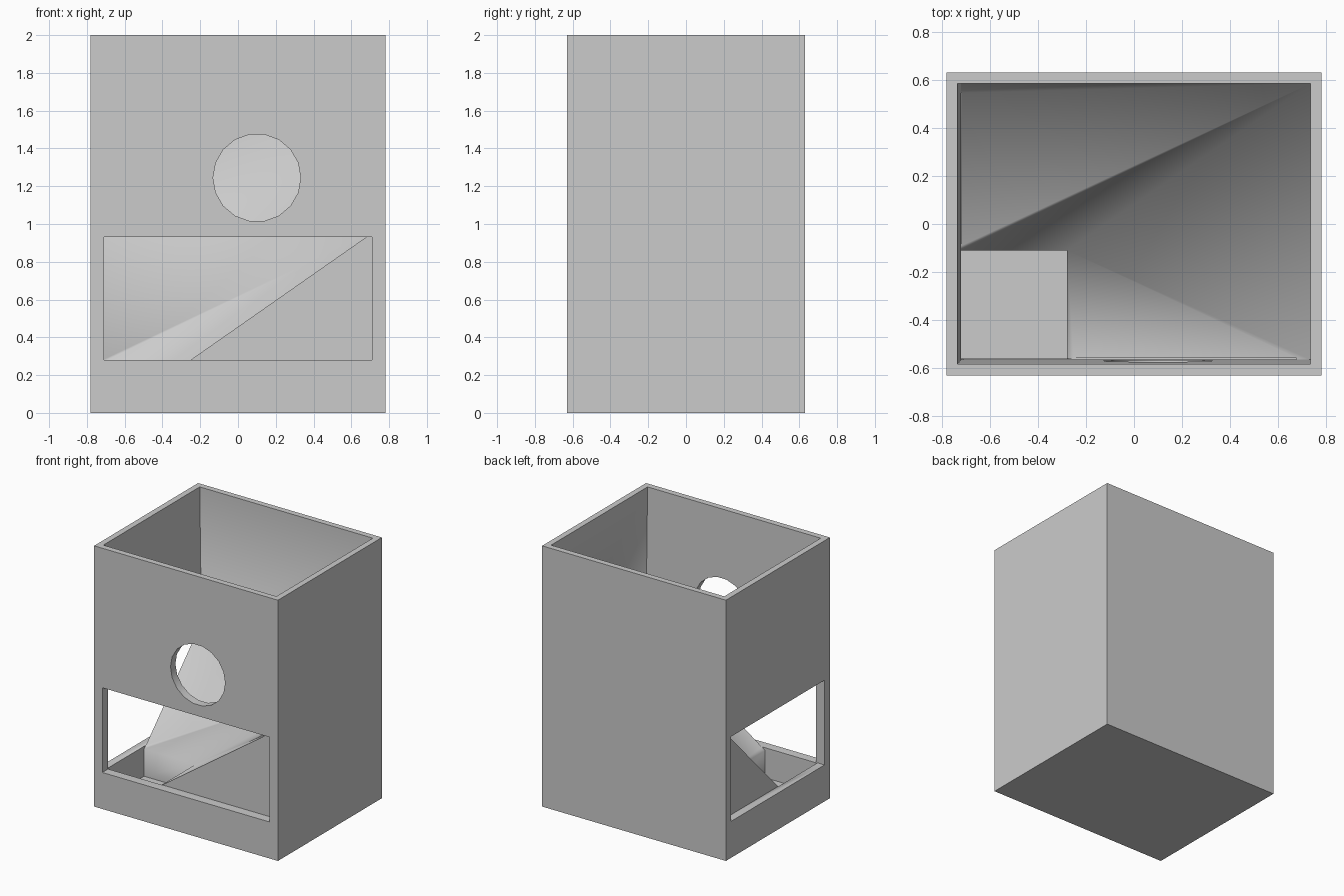
import bpy, bmesh, math

cube = bpy.data.objects.get("Cube")
if cube:
    bpy.data.objects.remove(cube, do_unlink=True)

grey = bpy.data.materials.new("plain grey")
grey.use_nodes = True
GREY = (0.6, 0.6, 0.6, 1)
grey.diffuse_color = GREY
grey.node_tree.nodes["Principled BSDF"].inputs["Base Color"].default_value = GREY


def loft(name, rings):
    """Closed solid through a list of rings with equal point counts."""
    bm = bmesh.new()
    loops = [[bm.verts.new(p) for p in ring] for ring in rings]
    n = len(loops[0])
    for a, b in zip(loops, loops[1:]):
        for i in range(n):
            j = (i + 1) % n
            bm.faces.new((a[i], a[j], b[j], b[i]))
    bm.faces.new(loops[0])
    bm.faces.new(loops[-1])
    bmesh.ops.recalc_face_normals(bm, faces=bm.faces)
    mesh = bpy.data.meshes.new(name)
    bm.to_mesh(mesh)
    bm.free()
    mesh.materials.append(grey)
    ob = bpy.data.objects.new(name, mesh)
    bpy.context.collection.objects.link(ob)
    return ob


def rect(x0, x1, y0, y1, z):
    return [(x0, y0, z), (x1, y0, z), (x1, y1, z), (x0, y1, z)]


def box(name, x0, x1, y0, y1, z0, z1):
    return loft(name, [rect(x0, x1, y0, y1, z) for z in (z0, z1)])


# Outer block
body = box("hopper_box", -0.78, 0.78, -0.63, 0.63, 0, 2)

# Chamber: slightly tapered bin, ramps down to a corner tray
chamber = loft("chamber_cutter", [
    rect(-0.735, 0.735, -0.585, 0.585, 2.05),
    rect(-0.72, 0.735, -0.565, 0.585, 0.97),
    rect(-0.72, -0.28, -0.56, -0.11, 0.26),
    rect(-0.72, -0.28, -0.56, -0.11, 0.05),
])

# Front and side windows, round front hole
front_window = box("front_window_cutter", -0.71, 0.71, -0.8, -0.558, 0.28, 0.93)
side_window = box("side_window_cutter", -0.9, -0.718, -0.565, 0.57, 0.28, 0.93)
SIDES = 18
angles = [math.tau * i / SIDES for i in range(SIDES)]
round_hole = loft("round_hole_cutter", [
    [(0.1 + 0.232 * math.cos(a), y, 1.245 + 0.232 * math.sin(a)) for a in angles]
    for y in (-0.8, -0.45)
])

# Cut everything out of the block
cutters = [chamber, front_window, side_window, round_hole]
for cutter in cutters:
    mod = body.modifiers.new(cutter.name, "BOOLEAN")
    mod.operation = "DIFFERENCE"
    mod.solver = "EXACT"
    mod.object = cutter
bpy.context.view_layer.update()
result = bpy.data.meshes.new_from_object(
    body.evaluated_get(bpy.context.evaluated_depsgraph_get()))
body.modifiers.clear()
body.data = result
body.data.name = "hopper_box"
for cutter in cutters:
    bpy.data.objects.remove(cutter, do_unlink=True)

# Soft shading across the ramps, crisp outer corners
bpy.ops.object.select_all(action="DESELECT")
body.select_set(True)
bpy.context.view_layer.objects.active = body
bpy.ops.object.shade_smooth_by_angle(angle=math.radians(60))
